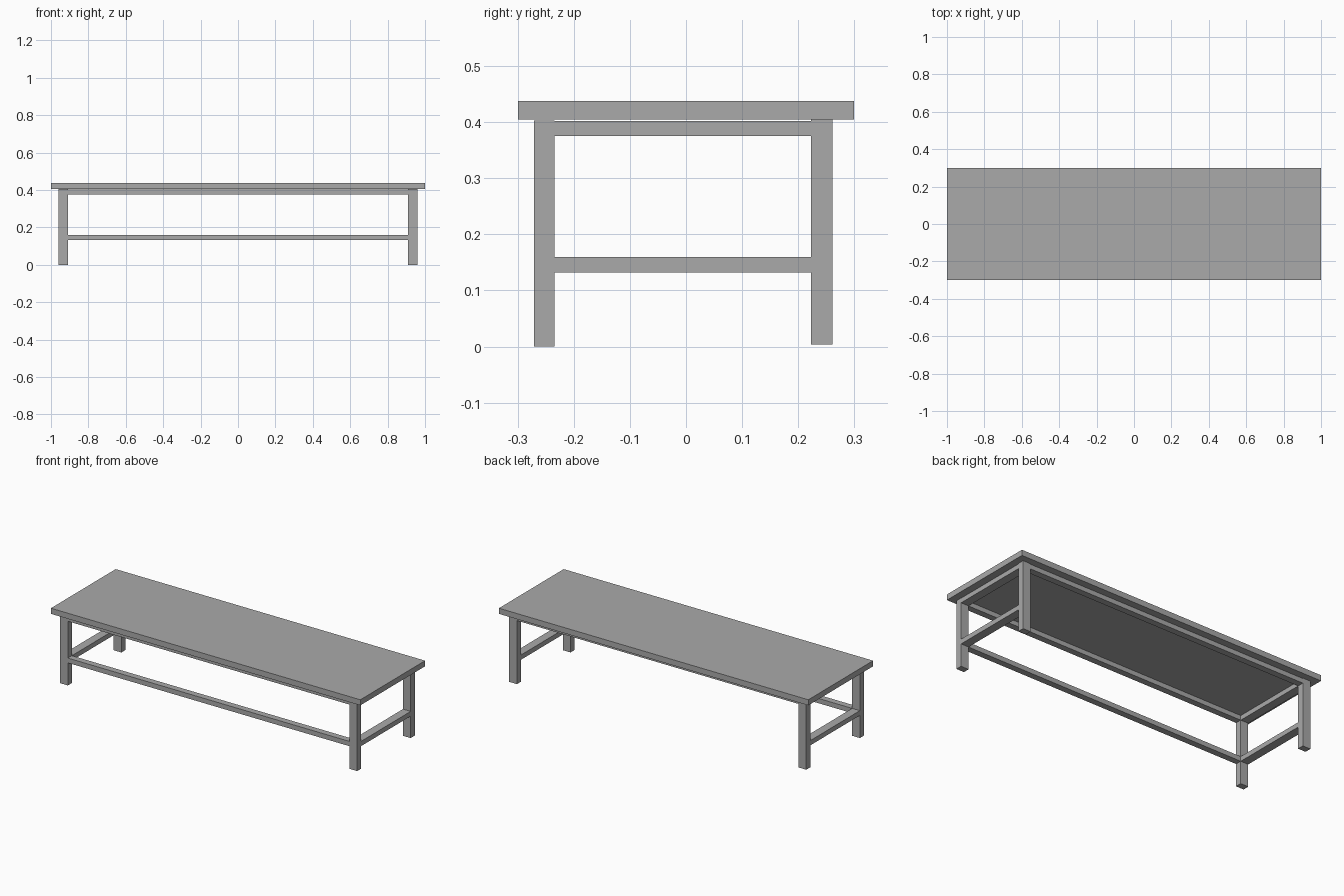
import bpy

cube = bpy.data.objects.get("Cube")
if cube:
    bpy.data.objects.remove(cube, do_unlink=True)

grey = bpy.data.materials.new("plain grey")
grey.use_nodes = True
GREY = (0.4, 0.4, 0.4, 1)
grey.diffuse_color = GREY
grey.node_tree.nodes["Principled BSDF"].inputs["Base Color"].default_value = GREY


def box(name, x, y, z):
    """Flat-sided block spanning the given (low, high) ranges."""
    spans = (x, y, z)
    bpy.ops.mesh.primitive_cube_add(size=1, location=[(a + b) / 2 for a, b in spans])
    ob = bpy.context.object
    ob.name = name
    ob.scale = [b - a for a, b in spans]
    bpy.ops.object.transform_apply(location=False, rotation=False, scale=True)
    ob.data.materials.append(grey)
    return ob


INNER, OUTER = 0.91, 0.96      # leg faces along the length
FRONT = (-0.271, -0.234)       # depth of the front legs and rails
BACK = (0.223, 0.261)          # depth of the back legs and rail
APRON = (0.375, 0.402)         # heights of the two rail levels
STRETCHER = (0.132, 0.16)

# Table top
box("table_top", (-1, 1), (-0.299, 0.299), (0.405, 0.438))

# Legs and the rails joining them at each end
for side, sign in (("right", -1), ("left", 1)):
    x = tuple(sorted((sign * INNER, sign * OUTER)))
    box(f"front_leg_{side}", x, FRONT, (0, 0.403))
    box(f"back_leg_{side}", x, BACK, (0.004, 0.405))
    between = (FRONT[1], BACK[0])
    box(f"end_apron_{side}", x, between, APRON)
    box(f"end_stretcher_{side}", x, between, STRETCHER)

# Long rails; the low one runs along the front only
length = (-INNER, INNER)
box("front_apron", length, FRONT, APRON)
box("back_apron", length, BACK, APRON)
box("front_stretcher", length, FRONT, STRETCHER)
